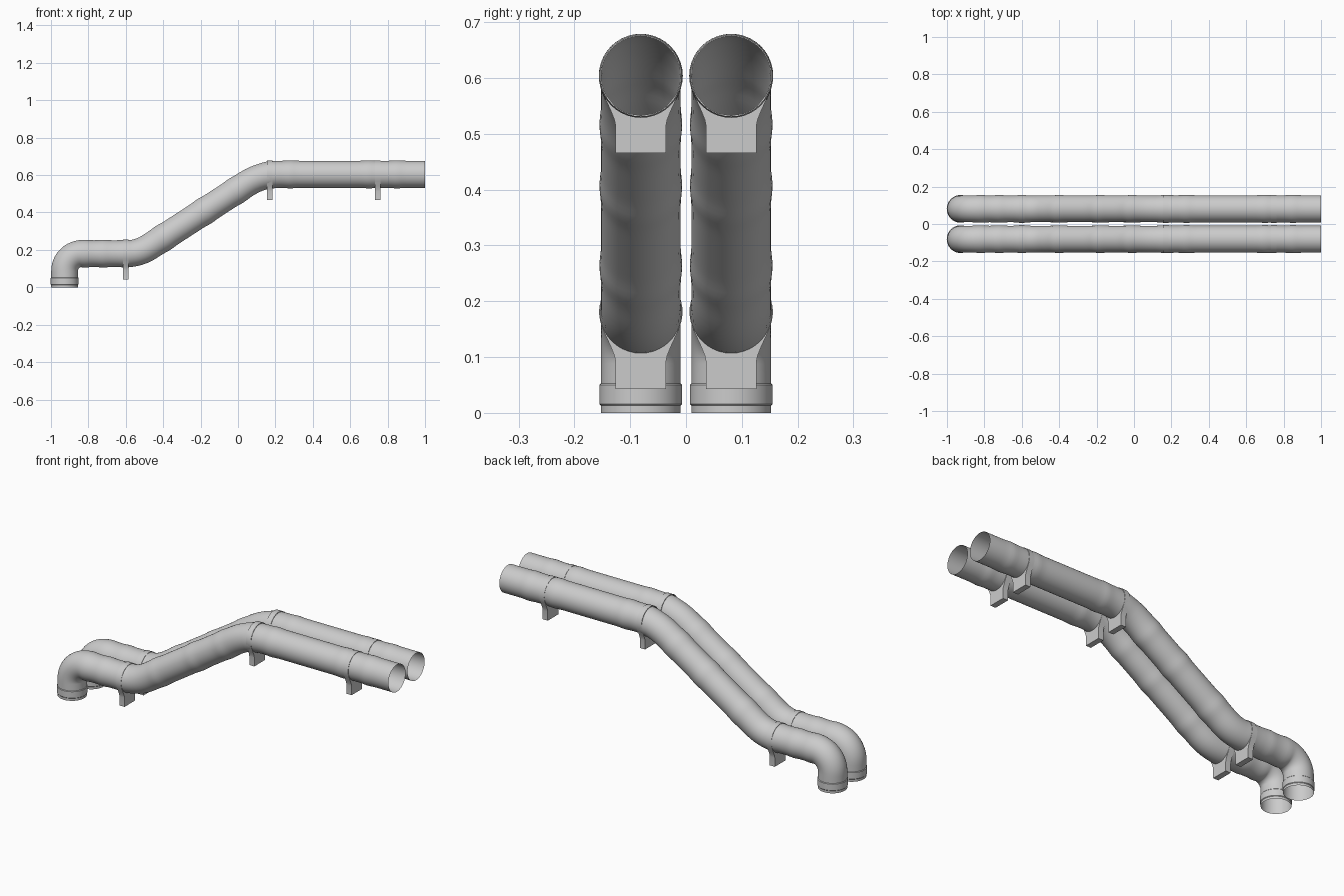
import bpy, bmesh, math
from mathutils import Vector

if "Cube" in bpy.data.objects:
    bpy.data.objects.remove(bpy.data.objects["Cube"])

R = 0.0715          # pipe radius
PIPE_Y = 0.081      # offset of each pipe from the centre
SIDES = 40
STEP = 0.016


def finish(name, bm, mirror=True):
    bmesh.ops.recalc_face_normals(bm, faces=bm.faces)
    mesh = bpy.data.meshes.new(name)
    bm.to_mesh(mesh)
    bm.free()
    ob = bpy.data.objects.new(name, mesh)
    bpy.context.collection.objects.link(ob)
    bpy.ops.object.select_all(action='DESELECT')
    ob.select_set(True)
    bpy.context.view_layer.objects.active = ob
    bpy.ops.object.shade_smooth_by_angle(angle=math.radians(30))
    if mirror:
        ob.modifiers.new("mirror_pair", 'MIRROR').use_axis = (False, True, False)
    return ob


def rounded_path(corners):
    """Polyline (x, z, bend radius) with rounded bends -> list of (point, tangent)."""
    out = []

    def line(a, b):
        n = max(1, round((b - a).length / STEP))
        d = (b - a).normalized()
        out.extend((a.lerp(b, i / n), d) for i in range(n))

    pts = [Vector(c[:2]) for c in corners]
    cur = pts[0]
    for i in range(1, len(pts) - 1):
        d0 = (pts[i] - pts[i - 1]).normalized()
        d1 = (pts[i + 1] - pts[i]).normalized()
        turn = d0.angle_signed(d1)      # positive = clockwise
        r = corners[i][2]
        t = r * math.tan(abs(turn) / 2)
        start = pts[i] - d0 * t
        line(cur, start)
        side = Vector((d0.y, -d0.x)) * (1 if turn > 0 else -1)
        n = max(6, round(abs(turn) / math.radians(7)))
        for k in range(n):
            a = abs(turn) * k / n
            p = start + side * r * (1 - math.cos(a)) + d0 * r * math.sin(a)
            out.append((p, d0 * math.cos(a) + side * math.sin(a)))
        cur = pts[i] + d1 * t
    line(cur, pts[-1])
    out.append((pts[-1], (pts[-1] - pts[-2]).normalized()))
    return out


def sweep(bm, stations):
    """Rings of given radius along (point, tangent, radius), open at both ends."""
    prev = None
    for p, d, r in stations:
        ring = []
        for k in range(SIDES):
            a = 2 * math.pi * k / SIDES
            off = Vector((-d.y, d.x)) * r * math.cos(a)
            ring.append(bm.verts.new((p.x + off.x, PIPE_Y + r * math.sin(a), p.y + off.y)))
        if prev:
            for k in range(SIDES):
                j = (k + 1) % SIDES
                bm.faces.new((prev[k], prev[j], ring[j], ring[k]))
        prev = ring


# Main pipes with softly swollen joints
JOINTS = [-0.82, -0.72, -0.60, -0.40, -0.18, -0.01, 0.17, 0.28, 0.70, 0.85]
path = rounded_path([(-0.927, 0.0, 0), (-0.927, 0.18, 0.092), (-0.53, 0.18, 0.22),
                     (0.125, 0.604, 0.32), (1.0, 0.604, 0)])
stations = []
for p, d in path:
    swell = max(math.exp(-((p.x - j) / 0.025) ** 2) for j in JOINTS)
    r = R + 0.0028 * swell
    if p.x > 0.2:
        r += 0.001
    stations.append((p, d, r))
bm = bmesh.new()
sweep(bm, stations)
finish("pipes", bm)

# Cuffs round the vertical inlets
up = Vector((0, 1))
bm = bmesh.new()
sweep(bm, [(Vector((-0.927, z)), up, r) for z, r in
           ((0.013, R), (0.016, 0.0742), (0.05, 0.0742), (0.053, R))])
finish("inlet_cuffs", bm)

# Support brackets: a clamp ring with a flared foot, extruded along the pipe
half = [(0.0, -0.138), (0.045, -0.138), (0.045, -0.09), (0.0475, -0.078),
        (0.054, -0.062), (0.066, -0.036)]
for i in range(13):
    a = math.radians(-22 + 112 * i / 12)
    half.append((0.0748 * math.cos(a), 0.0748 * math.sin(a)))
outline = half + [(-y, z) for y, z in half[-2:0:-1]]


def bracket(name, x, zc, thick=0.03):
    bm = bmesh.new()
    rows = []
    for y, z in outline:
        s = 0.071 / math.hypot(y, z)
        rows.append([bm.verts.new((x + dx, PIPE_Y + y * f, zc + z * f))
                     for dx, f in ((-thick / 2, s), (-thick / 2, 1),
                                   (thick / 2, 1), (thick / 2, s))])
    for i, a in enumerate(rows):
        b = rows[(i + 1) % len(rows)]
        for k in range(4):
            j = (k + 1) % 4
            bm.faces.new((a[k], a[j], b[j], b[k]))
    finish(name, bm)


bracket("lower_brackets", -0.60, 0.181)
bracket("upper_inner_brackets", 0.17, 0.604)
bracket("upper_outer_brackets", 0.747, 0.604)
